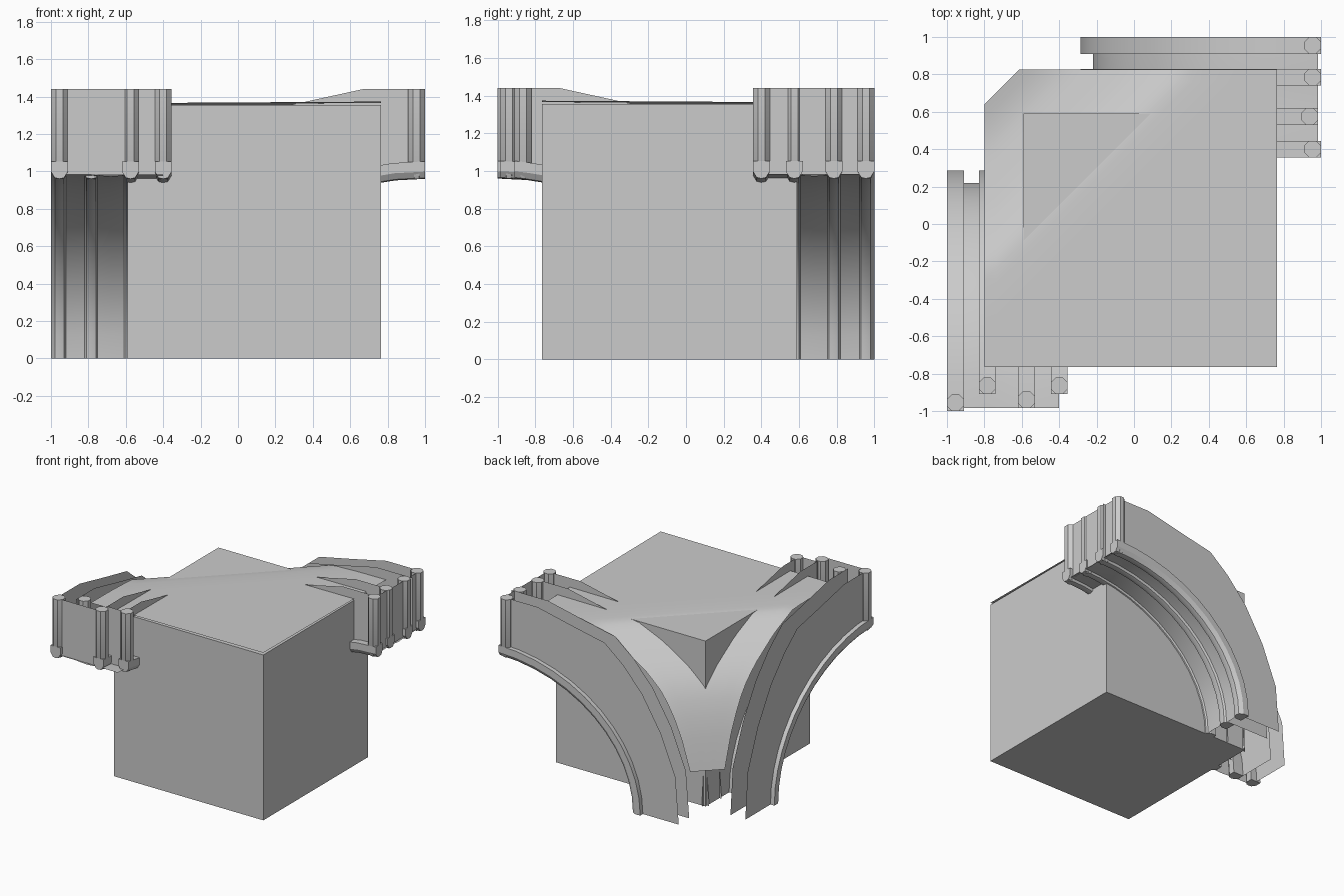
import bpy, bmesh, math
from mathutils import Vector

if "Cube" in bpy.data.objects:
    bpy.data.objects.remove(bpy.data.objects["Cube"])

stone = bpy.data.materials.new("light grey stone")
stone.diffuse_color = (0.6, 0.6, 0.6, 1)
stone.use_nodes = True
stone.node_tree.nodes["Principled BSDF"].inputs["Base Color"].default_value = stone.diffuse_color


def finish(name, bm, smooth=True, recalc=True):
    if recalc:
        bmesh.ops.recalc_face_normals(bm, faces=bm.faces)
    me = bpy.data.meshes.new(name)
    bm.to_mesh(me)
    bm.free()
    ob = bpy.data.objects.new(name, me)
    bpy.context.collection.objects.link(ob)
    me.materials.append(stone)
    if smooth:
        bpy.ops.object.select_all(action='DESELECT')
        ob.select_set(True)
        bpy.context.view_layer.objects.active = ob
        bpy.ops.object.shade_smooth_by_angle(angle=math.radians(30))
    return ob


def place(u, v, z, side):
    """u runs along the arch, v across it; the left arch is the diagonal mirror."""
    return Vector((u, v, z)) if side == "back" else Vector((-v, -u, z))


STEPS = 12


def arc(k, off, end):
    """Point on the arch curve: off is the distance outward from the soffit edge."""
    t = math.pi / 2 * k / STEPS
    u = 1 - (1.20 + off) * math.sin(t)
    return min(u, end), (0.96 + off * 1.1) * math.cos(t)


def sweep(name, section, side, end=1.0, closed=True):
    bm = bmesh.new()
    rings = []
    for k in range(STEPS + 1):
        rings.append([bm.verts.new(place(arc(k, o, end)[0], v, arc(k, o, end)[1], side))
                      for v, o in section])
    n = len(section)
    for a, b in zip(rings, rings[1:]):
        for i in range(n if closed else n - 1):
            j = (i + 1) % n
            bm.faces.new((a[i], a[j], b[j], b[i]))
    if closed:
        bm.faces.new(rings[0])
        bm.faces.new(rings[-1])
    finish(name, bm)


# outer edge of each thin upright web of the arch
EDGE = [(1, 1.44), (.67, 1.44), (.67, 1.37), (.35, 1.37), (.06, 1.31), (-.11, 1.17),
        (-.28, .98), (-.45, .7), (-.58, .38), (-.61, 0)]


def sheet(name, v, side, end=1.0):
    bm = bmesh.new()
    pts = [(min(u, end), z) for u, z in EDGE]
    pts += [arc(k, .04, end) for k in range(STEPS, -1, -1)]
    f = bm.faces.new([bm.verts.new(place(u, v, z, side)) for u, z in pts])
    bmesh.ops.triangulate(bm, faces=[f])
    finish(name, bm, smooth=False)


def post(name, v, side, end, half=.045):
    # octagonal end post, tapered a little at the foot
    bm = bmesh.new()
    rings = []
    for z, s in ((.96, .6), (1.0, 1), (1.44, 1)):
        rings.append([bm.verts.new(place(end - half + s * half * 1.08 * math.cos(math.pi / 8 + i * math.pi / 4),
                                         v + s * half * 1.08 * math.sin(math.pi / 8 + i * math.pi / 4), z, side))
                      for i in range(8)])
    for a, b in zip(rings, rings[1:]):
        for i in range(8):
            j = (i + 1) % 8
            bm.faces.new((a[i], a[j], b[j], b[i]))
    bm.faces.new(rings[0])
    bm.faces.new(rings[-1])
    finish(name, bm)


def panel(name, v0, v1, u, side):
    bm = bmesh.new()
    bm.faces.new([bm.verts.new(place(u, v, z, side))
                  for v, z in ((v0, .98), (v1, .98), (v1, 1.44), (v0, 1.44))])
    finish(name, bm, smooth=False)


# solid core block
bm = bmesh.new()
bmesh.ops.create_cube(bm, size=1)
for v in bm.verts:
    v.co = Vector((.0875 + v.co.x * 1.355, -.0875 + v.co.y * 1.355, (v.co.z + .5) * 1.355))
finish("core_block", bm, smooth=False)

# vault crown: its height falls towards the back left corner
PROFILE = [(-1.7, -.2), (-1.44, .38), (-1.34, .7), (-1.2, .95), (-1.05, 1.09), (-.8, 1.25),
           (-.56, 1.353), (-.3, 1.362), (1.7, 1.374)]


def crown_height(d):
    for (d0, z0), (d1, z1) in zip(PROFILE, PROFILE[1:]):
        if d <= d1:
            return z0 + (z1 - z0) * (d - d0) / (d1 - d0)
    return PROFILE[-1][1]


bm = bmesh.new()
bmesh.ops.create_grid(bm, x_segments=24, y_segments=24, size=.5)
for v in bm.verts:
    v.co.x = -.8 + (v.co.x + .5) * 1.565
    v.co.y = -.765 + (v.co.y + .5) * 1.59
bmesh.ops.bisect_plane(bm, geom=bm.verts[:] + bm.edges[:] + bm.faces[:],
                       plane_co=(-.72, .72, 0), plane_no=(-1, 1, 0), clear_outer=True)
for v in bm.verts:
    v.co.z = crown_height(v.co.x - v.co.y)
finish("vault_crown", bm)

for side in ("back", "left"):
    # the inner posts of the left arch stop a little short
    short = 1.0 if side == "back" else .91
    far = .985
    ribs = [("face", .955, 1.0, .965), ("second", .785, short, .83),
            ("third", .575, far, .57), ("inner", .40, short, .41)]
    for label, v, end, sv in ribs:
        name = f"{side}_{label}"
        # rounded moulding along the soffit
        h = .045
        sec = [(v - h, .085), (v - h, .035), (v - h * .55, .005), (v, 0),
               (v + h * .55, .005), (v + h, .035), (v + h, .085)]
        sweep(name + "_moulding", sec, side, end)
        sheet(name + "_web", sv, side, end)
        post(name + "_post", v, side, end)
    # soffit between the mouldings
    sweep(f"{side}_soffit", [(.40, .02), (.575, .02), (.68, .012), (.785, .02), (.955, .02)],
          side, far, closed=False)
    # end wall between the posts
    panel(f"{side}_end_wall", .575, .955, .975, side)
    panel(f"{side}_inner_end_wall", .40, .575, short - .03, side)
